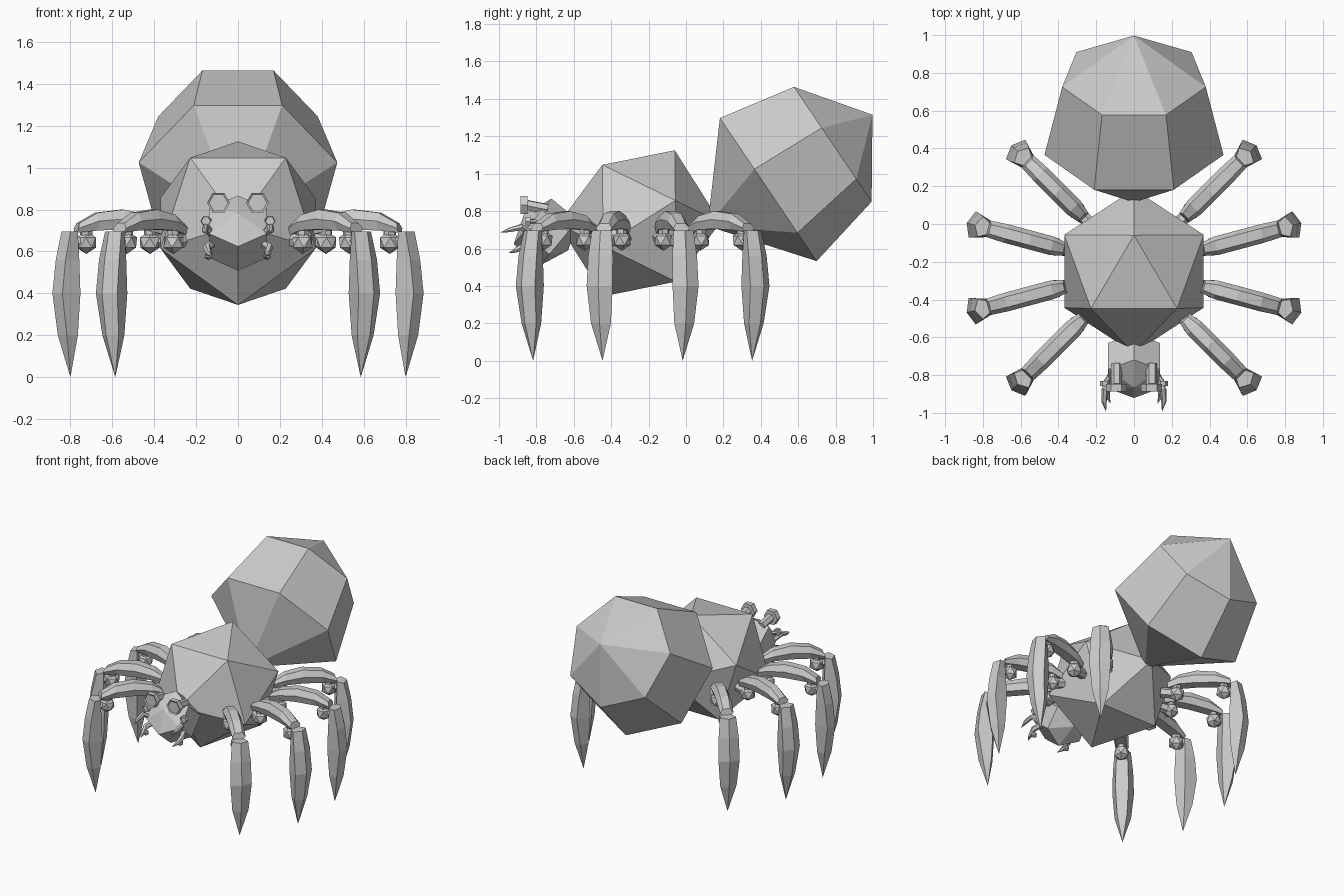
import bpy, bmesh, math
from mathutils import Matrix, Vector

if "Cube" in bpy.data.objects:
    bpy.data.objects.remove(bpy.data.objects["Cube"])

grey = bpy.data.materials.new("plain_grey")
grey.diffuse_color = (0.6, 0.6, 0.6, 1)
grey.use_nodes = True
grey.node_tree.nodes["Principled BSDF"].inputs["Base Color"].default_value = grey.diffuse_color


def finish(name, bm, matrix=Matrix()):
    bmesh.ops.recalc_face_normals(bm, faces=bm.faces)
    bm.transform(matrix)
    mesh = bpy.data.meshes.new(name)
    bm.to_mesh(mesh)
    bm.free()
    mesh.materials.append(grey)
    obj = bpy.data.objects.new(name, mesh)
    bpy.context.collection.objects.link(obj)
    return obj


def loft(bm, rings):
    """Skin rings of equal size; a one-point ring is a tip, open ends are capped."""
    loops = [[bm.verts.new(p) for p in ring] for ring in rings]
    for a, b in zip(loops, loops[1:]):
        n = max(len(a), len(b))
        for i in range(n):
            j = (i + 1) % n
            if len(a) == 1:
                bm.faces.new((a[0], b[i], b[j]))
            elif len(b) == 1:
                bm.faces.new((a[i], a[j], b[0]))
            else:
                bm.faces.new((a[i], a[j], b[j], b[i]))
    for end in (loops[0], loops[-1]):
        if len(end) > 2:
            bm.faces.new(end)


def faceted_ball(name, sides, profile, up, phase):
    """Rings (y, z, radius) square to an axis in the yz plane."""
    rings = []
    for y, z, r in profile:
        c = Vector((0, y, z))
        if r == 0:
            rings.append([c])
            continue
        rings.append([c + Vector((r * math.sin(t), 0, 0)) + up * r * math.cos(t)
                      for t in (phase + math.tau * i / sides for i in range(sides))])
    bm = bmesh.new()
    loft(bm, rings)
    return finish(name, bm)


def tube(bm, path, radii, sides=6):
    rings = []
    path = [Vector(p) for p in path]
    for i, p in enumerate(path):
        d = (path[min(i + 1, len(path) - 1)] - path[max(i - 1, 0)]).normalized()
        side = d.cross(Vector((0.1, 0.2, 1))).normalized()
        up = side.cross(d)
        rings.append([p] if radii[i] == 0 else
                     [p + radii[i] * (side * math.cos(math.tau * k / sides)
                                      + up * math.sin(math.tau * k / sides))
                      for k in range(sides)])
    loft(bm, rings)


# Thorax: tilted icosahedron
bm = bmesh.new()
bmesh.ops.create_icosphere(bm, subdivisions=1, radius=0.434)
finish("thorax", bm, Matrix.Translation((0, -0.25, 0.735))
       @ Matrix.Rotation(math.radians(-26), 4, 'X') @ Matrix.Rotation(math.pi / 2, 4, 'Z'))

# Abdomen: seven-sided, raised to the back
faceted_ball("abdomen", 7, [(0.115, 0.72, 0), (0.4265, 0.935, 0.486),
                            (0.774, 1.173, 0.39), (0.997, 1.315, 0)],
             Vector((0, -0.56, 0.828)), math.pi / 7)

# Head: six-sided, facing forward and up
faceted_ball("head", 6, [(-0.63, 0.59, 0), (-0.68, 0.63, 0.158),
                         (-0.82, 0.745, 0.158), (-0.866, 0.783, 0)],
             Vector((0, 0.64, 0.768)), 0)


# Legs: one radial design placed at eight angles
def leg_parts():
    # upper leg: arched, narrow on top
    bm = bmesh.new()
    loft(bm, [[(r + lean, -w * 0.55, top), (r + lean, w * 0.55, top), (r, w, mid),
               (r, w * 0.7, low), (r, -w * 0.7, low), (r, -w, mid)]
              for r, lean, top, mid, low, w in (
                  (0.375, 0.01, 0.735, 0.715, 0.68, 0.035),
                  (0.45, 0.0, 0.775, 0.74, 0.70, 0.05),
                  (0.57, 0.0, 0.80, 0.755, 0.705, 0.05),
                  (0.70, 0.0, 0.785, 0.745, 0.70, 0.05),
                  (0.80, -0.01, 0.735, 0.71, 0.69, 0.045))])
    yield "upper_leg", bm
    # lower leg: curved blade with an outer ridge
    bm = bmesh.new()
    rings = [[(out, 0, z), (out - 0.03, w, z), (inn, w * 0.6, z),
              (inn, -w * 0.6, z), (out - 0.03, -w, z)]
             for z, inn, out, w in ((0.695, 0.80, 0.872, 0.055),
                                    (0.56, 0.795, 0.90, 0.068),
                                    (0.40, 0.79, 0.917, 0.072),
                                    (0.20, 0.80, 0.89, 0.055))]
    loft(bm, rings + [[(0.828, 0, 0.0)]])
    yield "lower_leg", bm
    # joints: faceted balls with short pins
    bm = bmesh.new()
    for r in (0.435, 0.75):
        bmesh.ops.create_icosphere(bm, subdivisions=1, radius=0.055,
                                   matrix=Matrix.Translation((r, 0, 0.643)))
        tube(bm, [(r, 0, 0.65), (r, 0, 0.72)], [0.03, 0.03])
    tube(bm, [(0.33, 0, 0.66), (0.435, 0, 0.645)], [0.035, 0.035])
    tube(bm, [(0.75, 0, 0.645), (0.82, 0, 0.645)], [0.03, 0.03])
    yield "leg_joints", bm


for side in (0, 180):
    for angle in (-45, -15, 15, 45):
        place = (Matrix.Translation((0, -0.232, 0))
                 @ Matrix.Rotation(math.radians(side + angle), 4, 'Z'))
        for name, bm in leg_parts():
            finish(name, bm, place)


# Eyes: hexagonal cups on stalks
def cup(bm, centre, radius, depth):
    made = bmesh.ops.create_cone(
        bm, cap_ends=True, segments=6, radius1=radius, radius2=radius, depth=depth,
        matrix=Matrix.Translation(centre) @ Matrix.Rotation(math.pi / 2, 4, 'X')
        @ Matrix.Rotation(math.pi / 6, 4, 'Z'))
    faces = {f for v in made["verts"] for f in v.link_faces}
    front = min(faces, key=lambda f: f.calc_center_median().y)
    bmesh.ops.inset_region(bm, faces=[front], thickness=radius * 0.18, depth=-0.006)


for s in (-1, 1):
    bm = bmesh.new()
    cup(bm, (s * 0.093, -0.867, 0.832), 0.055, 0.038)
    tube(bm, [(s * 0.093, -0.85, 0.832), (s * 0.093, -0.74, 0.81)], [0.03, 0.03])
    finish("large_eye", bm)

    bm = bmesh.new()
    cup(bm, (s * 0.153, -0.845, 0.745), 0.026, 0.025)
    tube(bm, [(s * 0.153, -0.84, 0.745), (s * 0.11, -0.78, 0.745)], [0.013, 0.013])
    finish("small_eye", bm)

    # Feelers and fangs: thin curved spikes beside the mouth
    bm = bmesh.new()
    tube(bm, [(s * 0.12, -0.83, 0.68), (s * 0.155, -0.88, 0.715),
              (s * 0.158, -0.94, 0.70), (s * 0.148, -0.995, 0.685)],
         [0.02, 0.018, 0.014, 0])
    finish("feeler", bm)

    bm = bmesh.new()
    tube(bm, [(s * 0.12, -0.80, 0.64), (s * 0.148, -0.86, 0.62),
              (s * 0.14, -0.91, 0.59), (s * 0.125, -0.95, 0.575)],
         [0.02, 0.02, 0.014, 0])
    bmesh.ops.create_icosphere(bm, subdivisions=1, radius=0.022,
                               matrix=Matrix.Translation((s * 0.14, -0.87, 0.58)))
    finish("fang", bm)
